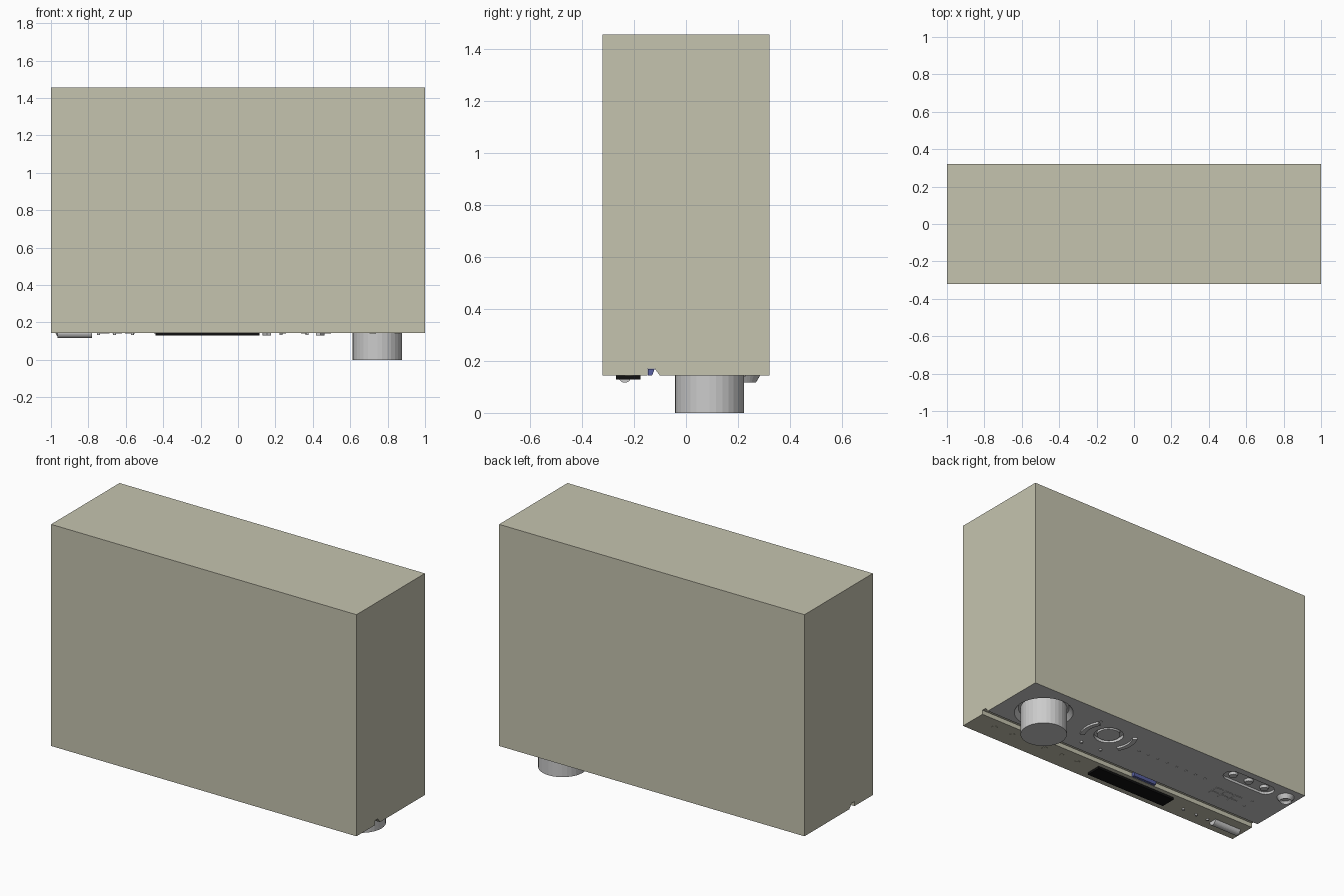
import bpy, bmesh, math
from mathutils import Matrix, Vector

old = bpy.data.objects.get("Cube")
if old:
    bpy.data.objects.remove(old, do_unlink=True)

FACE = 0.143   # height of the downward-facing control panel


def material(name, rgb):
    m = bpy.data.materials.new(name)
    m.use_nodes = True
    m.diffuse_color = (*rgb, 1)
    m.node_tree.nodes["Principled BSDF"].inputs["Base Color"].default_value = (*rgb, 1)
    return m


CREAM = material("cream_casing", (0.56, 0.55, 0.43))
GREY = material("grey_panel", (0.6, 0.6, 0.6))
BLACK = material("black_glass", (0.005, 0.005, 0.005))
BLUE = material("blue_light", (0.1, 0.12, 0.36))


def finish(name, bm, *mats):
    bmesh.ops.recalc_face_normals(bm, faces=bm.faces)
    mesh = bpy.data.meshes.new(name)
    bm.to_mesh(mesh)
    bm.free()
    for m in mats:
        mesh.materials.append(m)
    ob = bpy.data.objects.new(name, mesh)
    bpy.context.collection.objects.link(ob)
    return ob


def prism(bm, points, offset):
    face = bm.faces.new([bm.verts.new(p) for p in points])
    out = bmesh.ops.extrude_face_region(bm, geom=[face])["geom"]
    bmesh.ops.translate(bm, vec=offset, verts=[v for v in out if isinstance(v, bmesh.types.BMVert)])


def add_cone(bm, x, y, z0, z1, r0, r1, seg=32):
    # z0 and r0 are the lower end
    bmesh.ops.create_cone(bm, cap_ends=True, segments=seg, radius1=r0, radius2=r1,
                          depth=z1 - z0, matrix=Matrix.Translation((x, y, (z0 + z1) / 2)))


def cone(name, x, y, z0, z1, r0, r1, seg=32):
    bm = bmesh.new()
    add_cone(bm, x, y, z0, z1, r0, r1, seg)
    return finish(name, bm)


def box(name, x0, x1, y0, y1, z0, z1, mat=None):
    bm = bmesh.new()
    prism(bm, [(x0, y0, z0), (x1, y0, z0), (x1, y1, z0), (x0, y1, z0)], (0, 0, z1 - z0))
    return finish(name, bm, *([mat] if mat else []))


def capsule_points(x, y, half, r, z, n=10):
    pts = []
    for side in (1, -1):
        for i in range(n + 1):
            a = math.pi * (i / n - 0.5)
            pts.append((x + side * (half + r * math.cos(a)), y + side * r * math.sin(a), z))
    return pts


# Casing: side profile with the long groove, extruded across the width
bm = bmesh.new()
profile = [(-0.32, FACE), (-0.148, FACE), (-0.148, 0.17), (-0.12, 0.17),
           (-0.1, FACE), (0.32, FACE), (0.32, 1.455), (-0.32, 1.455)]
prism(bm, [(-1, y, z) for y, z in profile], (2, 0, 0))
for f in bm.faces:
    c = f.calc_center_median()
    if abs(c.z - FACE) < 0.001 and c.y > 0:
        f.material_index = 1
casing = finish("casing", bm, CREAM, GREY)

# Recesses in the panel
KNOB, DIAL, JACKS = (0.745, 0.09), (0.297, 0.13), (-0.66, 0.228)
bm = bmesh.new()
add_cone(bm, *KNOB, FACE - 0.01, FACE + 0.03, 0.175, 0.145, 48)
add_cone(bm, *DIAL, FACE - 0.01, FACE + 0.02, 0.085, 0.085)
prism(bm, capsule_points(*JACKS, 0.125, 0.05, FACE - 0.01), (0, 0, 0.025))
for f in bm.faces:
    f.material_index = 1
cutter = finish("recess_cutter", bm, CREAM, GREY)
cutter.hide_render = True
mod = casing.modifiers.new("recesses", "BOOLEAN")
mod.operation, mod.solver, mod.object = "DIFFERENCE", "EXACT", cutter
bpy.context.view_layer.update()
cut = bpy.data.meshes.new_from_object(casing.evaluated_get(bpy.context.evaluated_depsgraph_get()))
casing.modifiers.clear()
casing.data = cut
bpy.data.objects.remove(cutter, do_unlink=True)

# Volume knob and selector dial
cone("volume_knob", *KNOB, 0, FACE + 0.035, 0.132, 0.132)
cone("selector_dial", *DIAL, FACE + 0.002, FACE + 0.025, 0.066, 0.066)

# Curved buttons on either side of the dial
for name, mid in (("dial_arc_left", 0), ("dial_arc_right", math.pi)):
    bm = bmesh.new()
    steps = [mid + math.radians(d) for d in range(-30, 31, 6)]
    ring = [(r, a) for r, seq in ((0.165, steps), (0.138, steps[::-1])) for a in seq]
    prism(bm, [(DIAL[0] + r * math.cos(a), DIAL[1] + r * math.sin(a), FACE - 0.012)
               for r, a in ring], (0, 0, 0.016))
    finish(name, bm)

# Input jacks in the capsule recess
for i in range(3):
    x = JACKS[0] + (i - 1) * 0.115
    cone(f"input_jack_{i + 1}", x, JACKS[1], FACE + 0.001, FACE + 0.02, 0.022, 0.03, 20)

# Headphone socket: tapered collar with a sunken centre
bm = bmesh.new()
add_cone(bm, -0.927, 0.235, FACE - 0.026, FACE + 0.004, 0.034, 0.052, 24)
tip = min(bm.faces, key=lambda f: f.calc_center_median().z)
bmesh.ops.inset_region(bm, faces=[tip], thickness=0.01)
bmesh.ops.translate(bm, verts=tip.verts, vec=(0, 0, 0.015))
finish("headphone_socket", bm)

# Display window and groove light
box("display", -0.44, 0.115, -0.27, -0.175, FACE - 0.014, FACE + 0.004, BLACK)
bm = bmesh.new()
light = [(-0.147, FACE + 0.001), (-0.13, FACE + 0.001), (-0.12, 0.169), (-0.147, 0.169)]
prism(bm, [(-0.27, y, z) for y, z in light], (0.16, 0, 0))
finish("groove_light", bm, BLUE)

# Power bar: half-round button
bm = bmesh.new()
arc = [math.pi * i / 12 for i in range(13)]
prism(bm, [(-0.965, -0.235 + 0.026 * math.cos(a), FACE + 0.001 - 0.028 * math.sin(a))
           for a in arc], (0.185, 0, 0))
finish("power_bar", bm)

# Flat touch buttons on the lower strip
for i, x in enumerate((0.853, 0.72, 0.48, 0.353, 0.24)):
    cone(f"strip_button_{i + 1}", x, -0.218, FACE - 0.002, FACE + 0.004, 0.017, 0.017, 16).data.materials.append(CREAM)

# Small pins: indicator lights, dial markers and the long row
pins = [(x, -0.237, 0.01) for x in (-0.565, -0.66, -0.745)]
pins += [(0.37, -0.022, 0.01), (0.23, -0.022, 0.01), (0.43, 0.22, 0.003)]
pins += [(0.05 - 0.07 * i, 0.103, 0.003) for i in range(8)]
pins += [(-0.81, 0.08, 0.003), (-0.81, 0.01, 0.003)]
for i, (x, y, h) in enumerate(pins):
    cone(f"pin_{i + 1}", x, y, FACE - h, FACE + 0.004, 0.008, 0.008, 12)

# Socket cluster: thin plates in two rows
for row in range(2):
    for col in range(3):
        x, y = -0.646 + (col - 1) * 0.068, 0.036 + (row - 0.5) * 0.045
        box(f"port_{row * 3 + col + 1}", x - 0.026, x + 0.026, y - 0.015, y + 0.015,
            FACE - 0.003, FACE + 0.004)
